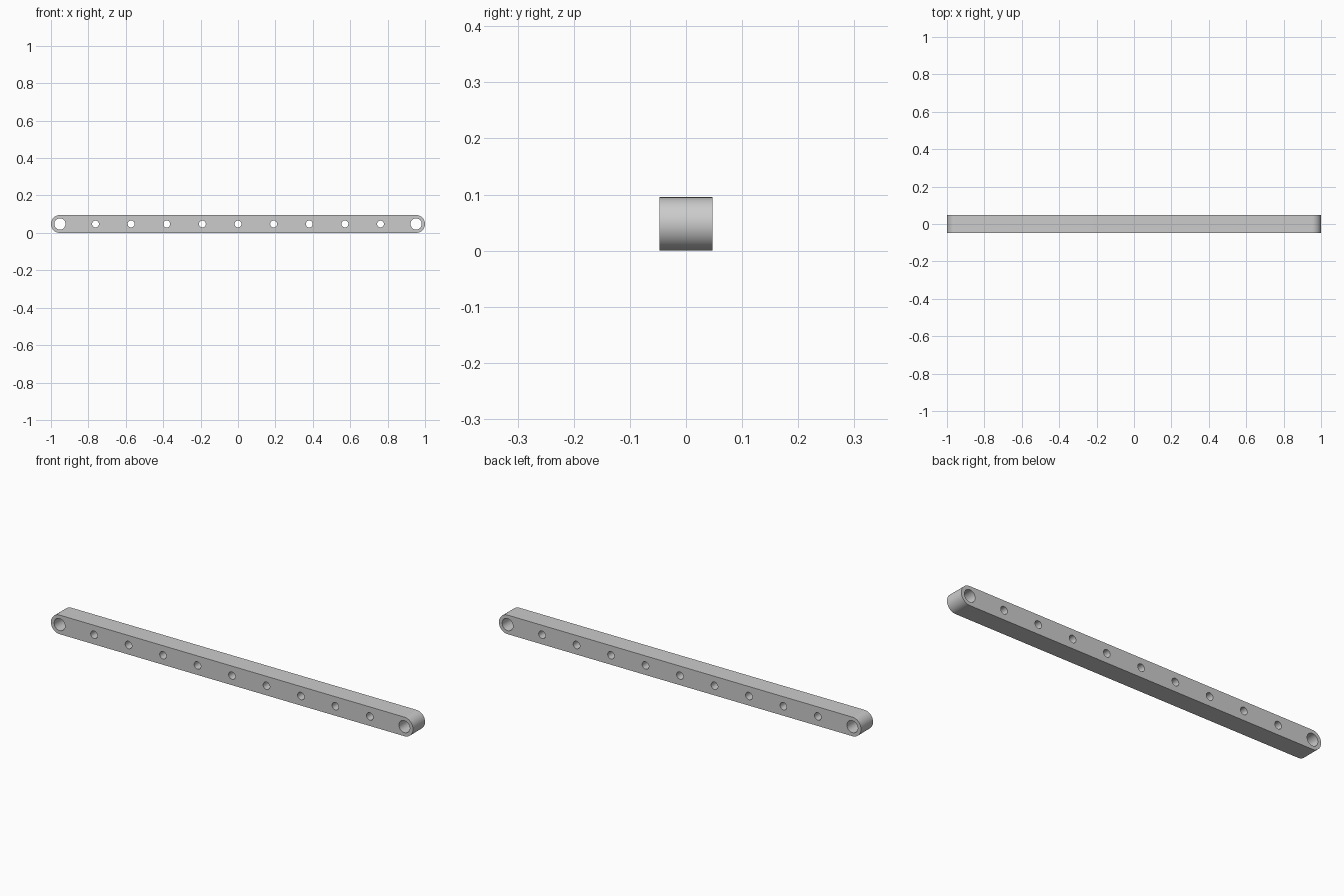
import bpy, bmesh
from math import cos, sin, pi

if "Cube" in bpy.data.objects:
    bpy.data.objects.remove(bpy.data.objects["Cube"])

PITCH = 2 / 10.5          # hole spacing
R = PITCH / 4             # end radius, half the height and depth
END_X = 5 * PITCH         # centre of the rounded ends

bm = bmesh.new()


def add_loop(points):
    verts = [bm.verts.new((x, -R, z)) for x, z in points]
    for a, b in zip(verts, verts[1:] + verts[:1]):
        bm.edges.new((a, b))


def arc(cx, r, start, sweep, n, closed=False):
    count = n if closed else n + 1
    return [(cx + r * cos(start + sweep * i / n), R + r * sin(start + sweep * i / n))
            for i in range(count)]


# Outline with rounded ends
add_loop(arc(END_X, R, -pi / 2, pi, 32) + arc(-END_X, R, pi / 2, pi, 32))

# Row of through holes, larger at both ends
for i in range(-5, 6):
    add_loop(arc(i * PITCH, 0.030 if abs(i) == 5 else 0.0185, 0, 2 * pi, 40, True))

# Fill the face and extrude it through the depth
bmesh.ops.triangle_fill(bm, edges=bm.edges[:], use_beauty=True, use_dissolve=False)
ext = bmesh.ops.extrude_face_region(bm, geom=bm.faces[:], use_keep_orig=True)
bmesh.ops.translate(bm, vec=(0, 2 * R, 0),
                    verts=[g for g in ext["geom"] if isinstance(g, bmesh.types.BMVert)])
bmesh.ops.recalc_face_normals(bm, faces=bm.faces[:])

mesh = bpy.data.meshes.new("perforated_beam")
bm.to_mesh(mesh)
bm.free()
beam = bpy.data.objects.new("perforated_beam", mesh)
bpy.context.collection.objects.link(beam)

# Smooth walls, sharp rims
bpy.context.view_layer.objects.active = beam
beam.select_set(True)
bpy.ops.object.shade_smooth_by_angle(angle=pi / 6)
